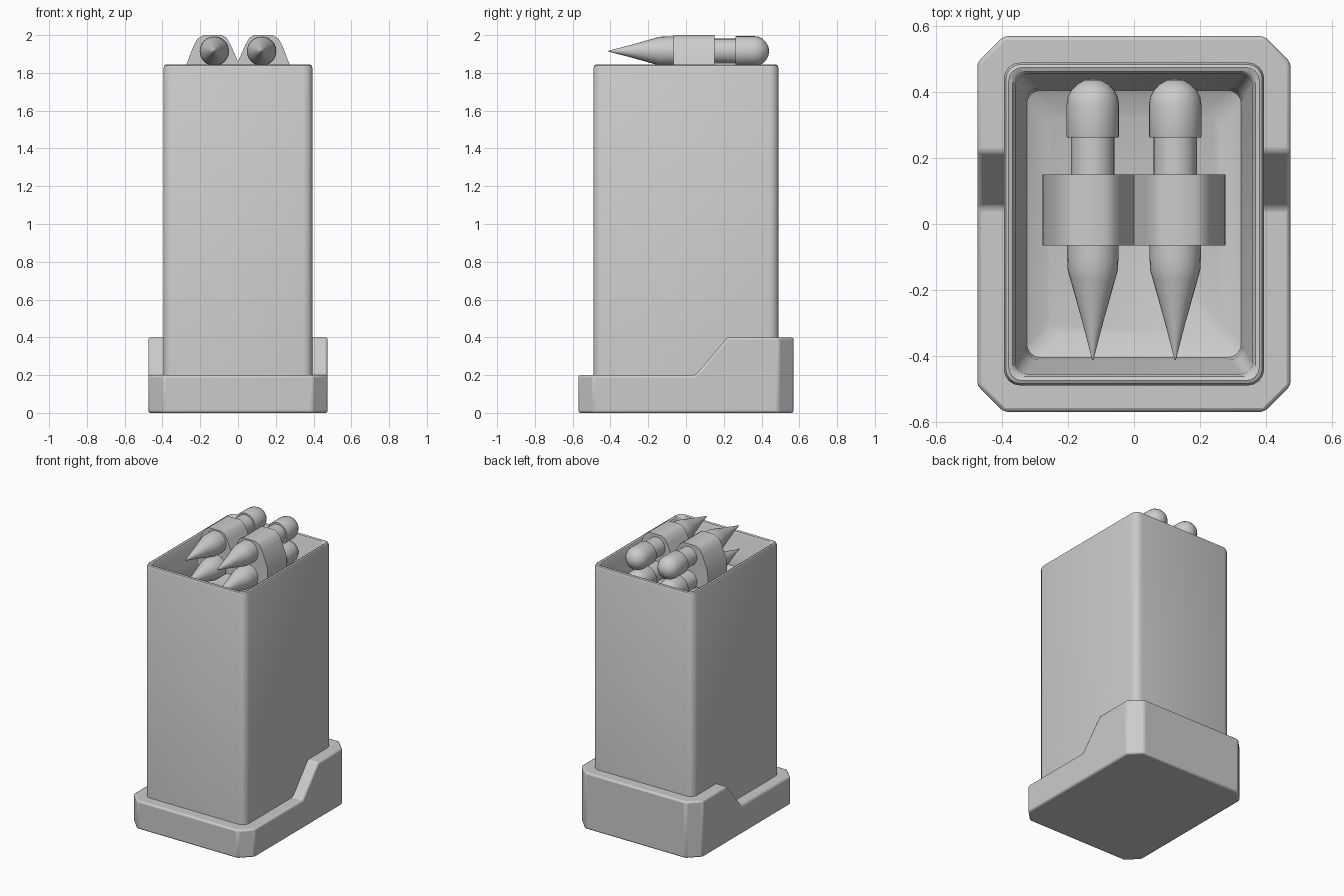
import bpy, bmesh
from math import radians, cos, sin, pi

if "Cube" in bpy.data.objects:
    bpy.data.objects.remove(bpy.data.objects["Cube"])


def finish(bm, name, angle=35, bevel=0.0):
    bmesh.ops.recalc_face_normals(bm, faces=bm.faces)
    mesh = bpy.data.meshes.new(name)
    bm.to_mesh(mesh)
    bm.free()
    ob = bpy.data.objects.new(name, mesh)
    bpy.context.collection.objects.link(ob)
    if bevel:
        mod = ob.modifiers.new("bevel", "BEVEL")
        mod.width, mod.segments, mod.angle_limit = bevel, 2, radians(30)
    bpy.ops.object.select_all(action='DESELECT')
    ob.select_set(True)
    bpy.context.view_layer.objects.active = ob
    bpy.ops.object.shade_smooth_by_angle(angle=radians(angle))
    return ob


def bridge(bm, rings):
    n = len(rings[0])
    for a, b in zip(rings, rings[1:]):
        for i in range(n):
            j = (i + 1) % n
            bm.faces.new((a[i], a[j], b[j], b[i]))


def rounded_ring(bm, hx, hy, r, z, seg=4):
    verts = []
    for k, (sx, sy) in enumerate(((1, 1), (-1, 1), (-1, -1), (1, -1))):
        for i in range(seg + 1):
            a = (k + i / seg) * pi / 2
            verts.append(bm.verts.new((sx * (hx - r) + r * cos(a),
                                       sy * (hy - r) + r * sin(a), z)))
    return verts


def extrude_profile(bm, pts, depth):
    face = bm.faces.new([bm.verts.new(p) for p in pts])
    res = bmesh.ops.extrude_face_region(bm, geom=[face])
    bmesh.ops.translate(bm, vec=depth, verts=[
        v for v in res["geom"] if isinstance(v, bmesh.types.BMVert)])


# Hollow case with rolled rim and tapering inner wall
bm = bmesh.new()
levels = [(.395, .49, .05, .05), (.395, .49, .05, 1.825), (.389, .484, .045, 1.84),
          (.38, .475, .04, 1.845), (.368, .463, .035, 1.84), (.36, .455, .035, 1.825),
          (.355, .45, .035, 1.77), (.33, .412, .04, 1.70), (.325, .405, .04, 1.62),
          (.26, .33, .04, 1.58)]
rings = [rounded_ring(bm, *lv) for lv in levels]
bridge(bm, rings)
bm.faces.new(rings[0])
bm.faces.new(rings[-1])
finish(bm, "case")

# Stepped base shoe: side profile extruded across, corners chamfered
bm = bmesh.new()
side = [(-.57, 0), (.57, 0), (.57, .4), (.22, .4), (.05, .2), (-.57, .2)]
extrude_profile(bm, [(-.475, y, z) for y, z in side], (.95, 0, 0))
corners = [e for e in bm.edges if all(abs(v.co.y) > .56 for v in e.verts)
           and abs(e.verts[0].co.z - e.verts[1].co.z) > .1]
bmesh.ops.bevel(bm, geom=corners, offset=.08, offset_type='OFFSET',
                segments=1, profile=.5, affect='EDGES')
finish(bm, "base_shoe", bevel=.012)

# Rounds: lathe profile (y, radius) about the y axis, two stacked layers
profile = [(-.412, .002), (-.3, .031), (-.165, .069), (-.14, .076), (-.1, .078),
           (.1, .078), (.1, .066), (.262, .066), (.262, .078), (.268, .08), (.36, .08)]
profile += [(.36 + .08 * sin(a), .08 * cos(a))
            for a in (radians(d) for d in (18, 36, 54, 72, 88))]
for layer, z in enumerate((1.915, 1.745)):
    for x, label in ((-.125, "left"), (.125, "right")):
        bm = bmesh.new()
        rings = [[bm.verts.new((x + r * cos(2 * pi * i / 24), y, z + r * sin(2 * pi * i / 24)))
                  for i in range(24)] for y, r in profile]
        bridge(bm, rings)
        bm.faces.new(rings[0])
        bm.faces.new(rings[-1])
        finish(bm, f"round_{label}_{layer + 1}")

# Link clamp joining the rounds: mirrored twin-hump cross-section
half = [(.04, 1.95), (.06, 1.985), (.085, 2.0), (.185, 2.0), (.215, 1.98),
        (.235, 1.945), (.275, 1.84), (.278, 1.71)]
section = [(-x, z) for x, z in reversed(half)] + [(0, 1.86)] + half
bm = bmesh.new()
extrude_profile(bm, [(x, -.065, z) for x, z in section], (0, .215, 0))
finish(bm, "link_clamp", angle=40)
